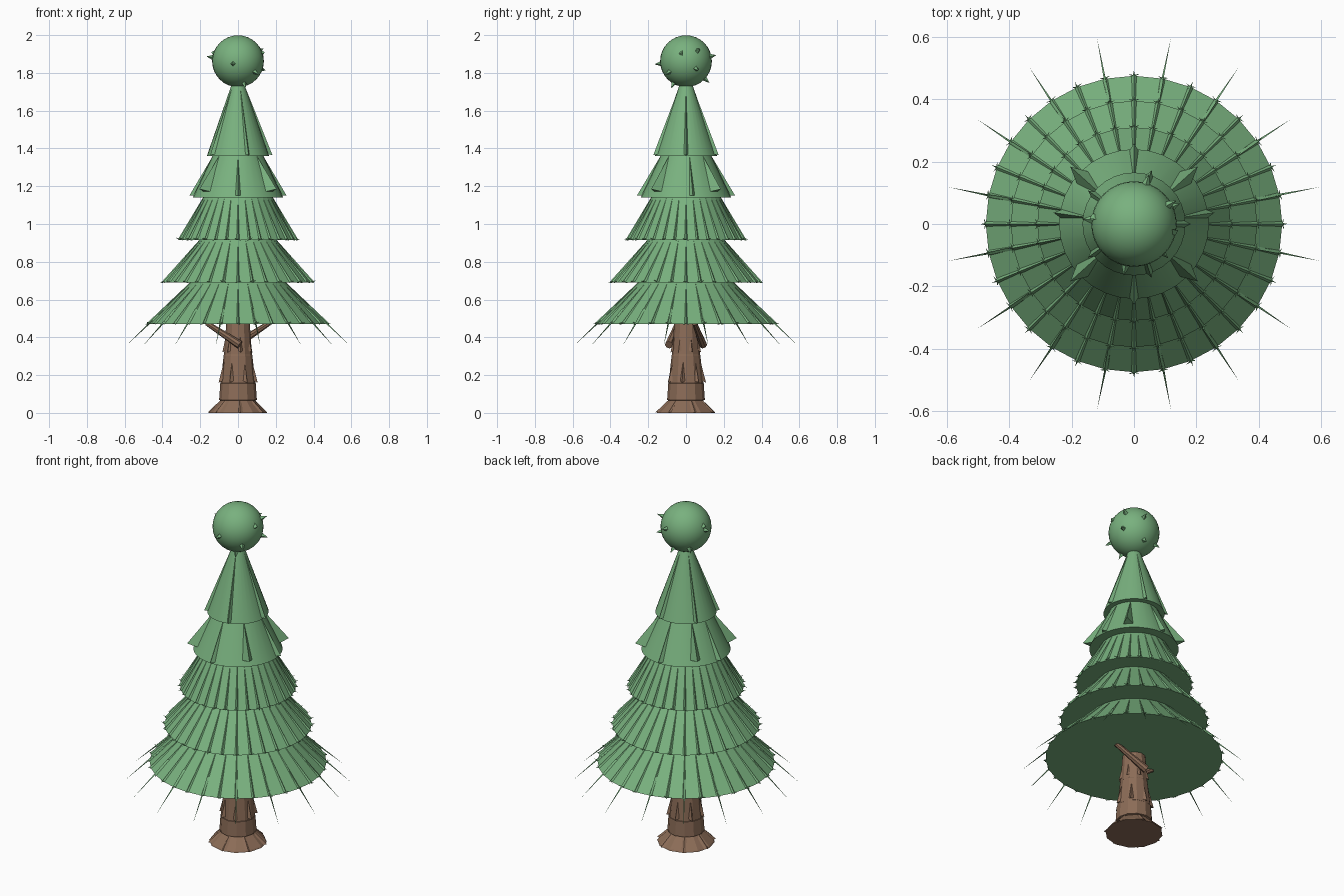
import bpy, bmesh, math, random
from mathutils import Vector

if "Cube" in bpy.data.objects:
    bpy.data.objects.remove(bpy.data.objects["Cube"])

random.seed(4)

def material(name, rgb):
    m = bpy.data.materials.new(name)
    m.diffuse_color = (*rgb, 1)
    m.use_nodes = True
    m.node_tree.nodes["Principled BSDF"].inputs["Base Color"].default_value = m.diffuse_color
    return m

GREEN = material("needles", (0.19, 0.44, 0.21))
BROWN = material("bark", (0.26, 0.15, 0.095))

def finish(name, bm, mat, smooth=False):
    bmesh.ops.recalc_face_normals(bm, faces=bm.faces)
    me = bpy.data.meshes.new(name)
    bm.to_mesh(me)
    bm.free()
    me.materials.append(mat)
    ob = bpy.data.objects.new(name, me)
    bpy.context.collection.objects.link(ob)
    if smooth:
        bpy.ops.object.select_all(action='DESELECT')
        bpy.context.view_layer.objects.active = ob
        ob.select_set(True)
        bpy.ops.object.shade_smooth_by_angle(angle=math.radians(30))
    return ob

def polar(r, a, z):
    return Vector((r * math.cos(a), r * math.sin(a), z))

def lathe(bm, profile, n):
    # closed solid from (radius, height) pairs
    rings = [[bm.verts.new(polar(r, 2 * math.pi * i / n, z)) for i in range(n)]
             for r, z in profile]
    for lo, hi in zip(rings, rings[1:]):
        for i in range(n):
            j = (i + 1) % n
            bm.faces.new((lo[i], lo[j], hi[j], hi[i]))
    bm.faces.new(rings[0][::-1])
    bm.faces.new(rings[-1])

def fin(bm, a, top, rim, tip, half):
    # four-sided sliver from top (r, z) down to rim, with an outer tip
    side = Vector((-math.sin(a), math.cos(a), 0)) * half
    base = polar(rim[0], a, rim[1])
    t, l, r, o = [bm.verts.new(p) for p in
                  (polar(top[0], a, top[1]), base - side, base + side, polar(tip[0], a, tip[1]))]
    for f in ((t, l, r), (t, o, l), (t, r, o), (l, o, r)):
        bm.faces.new(f)

def spike(bm, p, q, r, n=3, r2=0.0):
    # cone or tapered rod from p to q
    p, q = Vector(p), Vector(q)
    d = q - p
    rot = d.to_track_quat('Z', 'Y').to_matrix()
    u, v = rot @ Vector((1, 0, 0)), rot @ Vector((0, 1, 0))
    ang = [2 * math.pi * i / n for i in range(n)]
    lo = [bm.verts.new(p + (u * math.cos(t) + v * math.sin(t)) * r) for t in ang]
    bm.faces.new(lo)
    if r2:
        hi = [bm.verts.new(q + (u * math.cos(t) + v * math.sin(t)) * r2) for t in ang]
        bm.faces.new(hi)
    else:
        hi = [bm.verts.new(q)] * n
    for i in range(n):
        j = (i + 1) % n
        bm.faces.new((lo[i], lo[j], hi[j], hi[i]) if r2 else (lo[i], lo[j], hi[0]))

# trunk in stepped sections
bm = bmesh.new()
lathe(bm, [(0.155, 0), (0.15, 0.008), (0.09, 0.065), (0.1, 0.068), (0.094, 0.155),
           (0.092, 0.157), (0.076, 0.305), (0.074, 0.308), (0.062, 0.48)], 12)
# bark slivers and root ridges
for i in range(7):
    a = 2 * math.pi * i / 7 + 0.3
    fin(bm, a, (0.08, 0.08), (0.135, 0.005), (0.162, 0.003), 0.03)
    fin(bm, a + 0.4, (0.07, 0.3), (0.085, 0.17), (0.106, 0.16), 0.015)
    fin(bm, a + 0.1, (0.055, 0.45), (0.07, 0.33), (0.083, 0.32), 0.012)
finish("trunk", bm, BROWN)

# two low branches
for name, s in (("left_branch", 1), ("right_branch", -1)):
    bm = bmesh.new()
    spike(bm, (0.01 * s, -0.09 * s, 0.36), (-0.165 * s, -0.045 * s, 0.475), 0.022, 8, 0.013)
    finish(name, bm, BROWN)

# lower tiers: (z low, radius low, z high, radius high)
N = 32
lower = [(0.47, 0.475, 0.69, 0.255), (0.69, 0.395, 0.915, 0.205), (0.915, 0.31, 1.14, 0.185)]
for k, (z0, r0, z1, r1) in enumerate(lower):
    bm = bmesh.new()
    lathe(bm, [(r0, z0), (r1, z1)], N)
    finish(f"needle_tier_{k + 1}", bm, GREEN)
    bm = bmesh.new()
    for i in range(N):
        a = 2 * math.pi * i / N
        # ridge along each edge
        fin(bm, a, (r1, z1), (r0 - 0.004, z0), (r0 + 0.008, z0 + 0.004), 0.01)
        # small star at the rim
        c = polar(r0, a, z0 + 0.003)
        for j in range(5):
            t = a + 2 * math.pi * j / 5
            spike(bm, c, c + polar(0.019, t, random.uniform(-0.006, 0.01)), 0.004)
    finish(f"tier_{k + 1}_needles", bm, GREEN)

# long thin needles hanging out from the lowest tier
bm = bmesh.new()
for i in range(16):
    a = 2 * math.pi * (i + 0.5) / 16
    spike(bm, polar(0.40, a, 0.548), polar(0.605, a, 0.355), 0.007)
finish("hanging_needles", bm, GREEN)

# smooth upper tiers with a few wide fins
upper = [(1.14, 0.24, 1.36, 0.135), (1.36, 0.165, 1.735, 0.035)]
for k, (z0, r0, z1, r1) in enumerate(upper):
    bm = bmesh.new()
    lathe(bm, [(r0, z0), (r1, z1)], N)
    finish(f"needle_tier_{k + 4}", bm, GREEN, True)
bm = bmesh.new()
for deg in (42, 138, 222, 318):
    fin(bm, math.radians(deg), (0.135, 1.36), (0.215, 1.17), (0.275, 1.185), 0.03)
for deg in (8, 90, 172, 270):
    fin(bm, math.radians(deg), (0.135, 1.36), (0.235, 1.15), (0.26, 1.15), 0.014)
for deg in (0, 72, 144, 216, 288):
    fin(bm, math.radians(deg), (0.04, 1.72), (0.155, 1.37), (0.182, 1.365), 0.014)
finish("upper_fins", bm, GREEN)

# round top
C = Vector((0, 0, 1.862))
bm = bmesh.new()
bmesh.ops.create_uvsphere(bm, u_segments=32, v_segments=16, radius=0.137)
bmesh.ops.translate(bm, verts=bm.verts, vec=C)
finish("top_ball", bm, GREEN, True)

# short thorns on the ball
bm = bmesh.new()
for d in ((-0.2, -1, -0.1), (-1, 0.1, 0.15), (0.9, 0.5, 0.45), (0.3, 1, 0.2), (0.25, -0.5, -0.9),
          (0.7, -0.7, -0.45), (-0.6, 0.6, -0.6), (0.1, 0.75, -0.7), (0.9, 0.4, -0.3)):
    d = Vector(d).normalized()
    spike(bm, C + d * 0.11, C + d * 0.17, 0.024, 4)
# ridge over the crown
spike(bm, (-0.135, 0.022, 1.90), (0, 0, 2.0), 0.012)
spike(bm, (0.135, -0.025, 1.90), (0, 0, 2.0), 0.012)
finish("ball_thorns", bm, GREEN)
